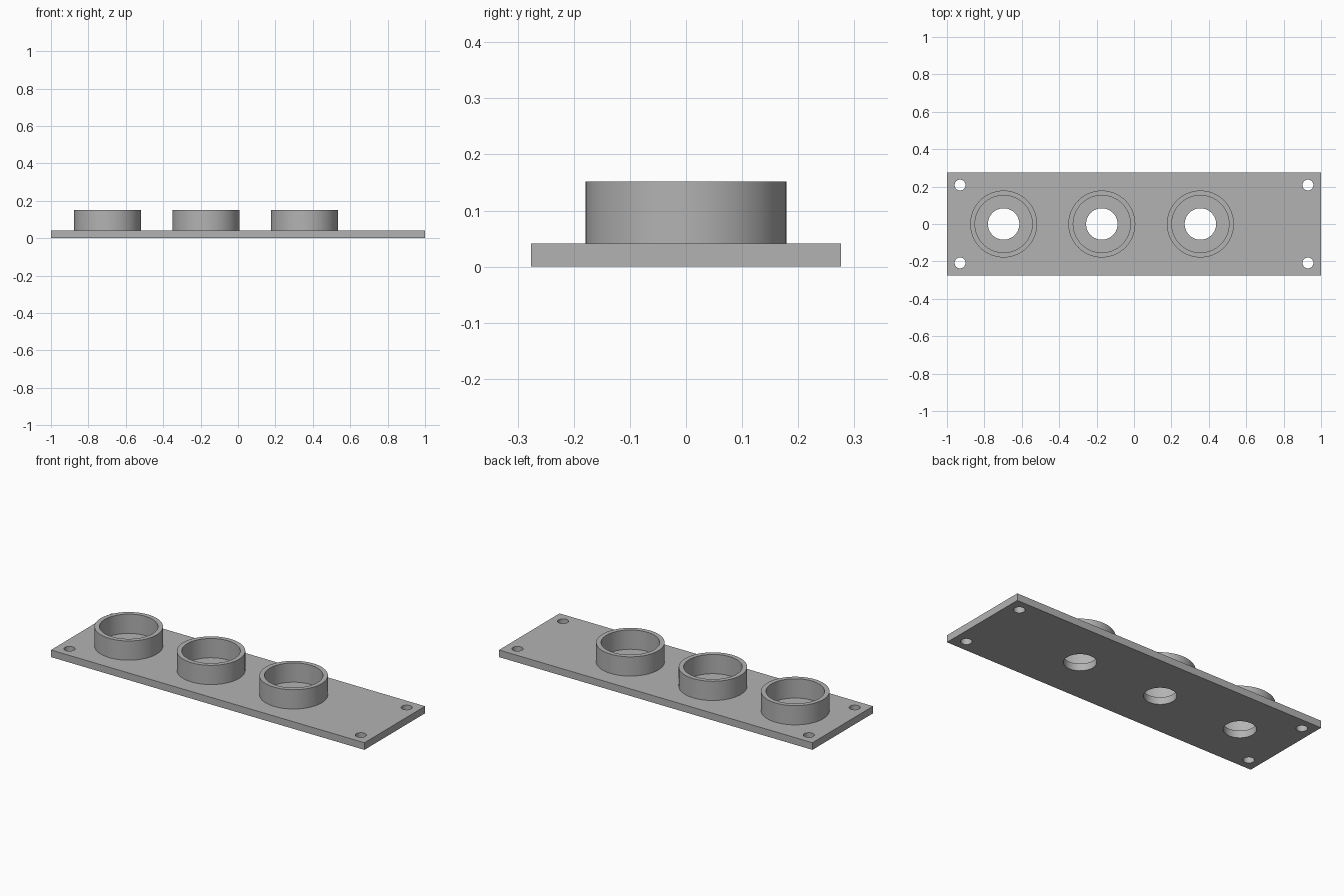
import bpy, bmesh, math

if "Cube" in bpy.data.objects:
    bpy.data.objects.remove(bpy.data.objects["Cube"])

T = 0.041            # plate thickness
TOP = 0.152          # top of the collars
CENTRES = (-0.697, -0.172, 0.355)
SEG = 64

grey = bpy.data.materials.new("light_grey")
grey.diffuse_color = (0.45, 0.45, 0.45, 1)
grey.use_nodes = True
grey.node_tree.nodes["Principled BSDF"].inputs["Base Color"].default_value = grey.diffuse_color


def make_object(name, bm):
    bmesh.ops.recalc_face_normals(bm, faces=bm.faces)
    mesh = bpy.data.meshes.new(name)
    bm.to_mesh(mesh)
    bm.free()
    mesh.materials.append(grey)
    obj = bpy.data.objects.new(name, mesh)
    bpy.context.collection.objects.link(obj)
    return obj


def smooth(obj):
    bpy.ops.object.select_all(action='DESELECT')
    obj.select_set(True)
    bpy.context.view_layer.objects.active = obj
    bpy.ops.object.shade_smooth_by_angle(angle=math.radians(30))


def circle(bm, x, y, z, r):
    return [bm.verts.new((x + r * math.cos(2 * math.pi * i / SEG),
                          y + r * math.sin(2 * math.pi * i / SEG), z)) for i in range(SEG)]


def bridge(bm, a, b):
    for i in range(SEG):
        j = (i + 1) % SEG
        bm.faces.new((a[i], a[j], b[j], b[i]))


# Base plate
bm = bmesh.new()
bmesh.ops.create_cube(bm, size=1)
for v in bm.verts:
    v.co = (v.co.x * 2, v.co.y * 0.552, (v.co.z + 0.5) * T)
plate = make_object("base_plate", bm)

# Cutters for the three bores and four corner screw holes
holes = [(x, 0, 0.084) for x in CENTRES]
holes += [(sx * 0.93, sy * 0.208, 0.029) for sx in (-1, 1) for sy in (-1, 1)]
bm = bmesh.new()
for x, y, r in holes:
    low, high = circle(bm, x, y, -0.05, r), circle(bm, x, y, T + 0.05, r)
    bridge(bm, low, high)
    bm.faces.new(low)
    bm.faces.new(high)
cutter = make_object("hole_cutter", bm)
cutter.hide_render = True
cutter.hide_set(True)

cut = plate.modifiers.new("holes", 'BOOLEAN')
cut.operation = 'DIFFERENCE'
cut.solver = 'EXACT'
cut.object = cutter
bpy.context.view_layer.objects.active = plate
bpy.ops.object.modifier_apply(modifier=cut.name)
bpy.data.objects.remove(cutter)
smooth(plate)

# Raised collars around the bores
for n, x in enumerate(CENTRES, 1):
    bm = bmesh.new()
    rings = [circle(bm, x, 0, z, r) for r, z in
             ((0.179, T), (0.179, TOP), (0.153, TOP), (0.153, T))]
    for a, b in zip(rings, rings[1:] + rings[:1]):
        bridge(bm, a, b)
    smooth(make_object(f"collar_{n}", bm))
